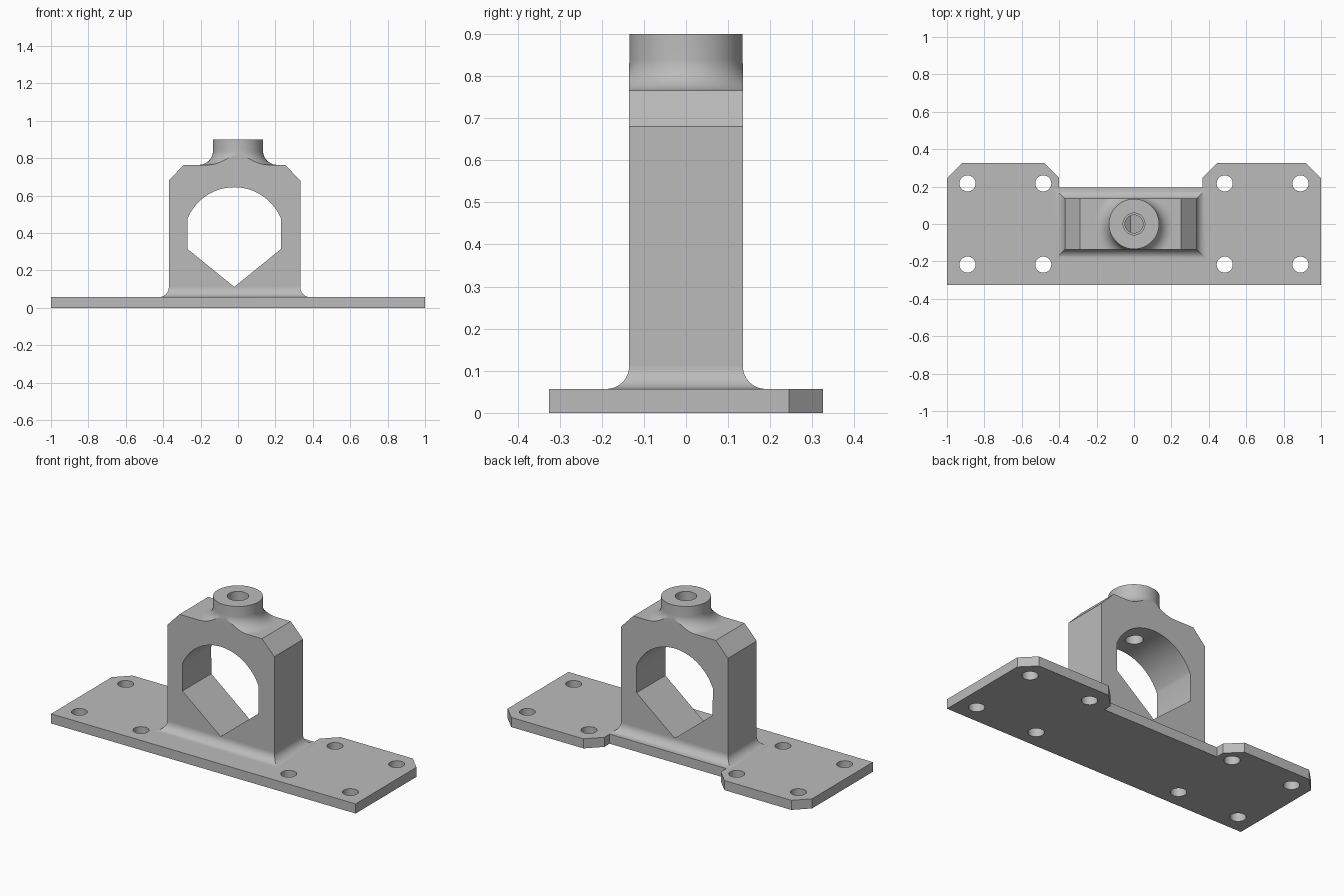
import bpy, bmesh
from math import sin, cos, pi, radians

if "Cube" in bpy.data.objects:
    bpy.data.objects.remove(bpy.data.objects["Cube"])

grey = bpy.data.materials.new("plain grey")
grey.use_nodes = True
grey.diffuse_color = (0.5, 0.5, 0.5, 1)
grey.node_tree.nodes["Principled BSDF"].inputs["Base Color"].default_value = (0.5, 0.5, 0.5, 1)

PLATE_TOP = 0.057
HALF_DEPTH = 0.135
BLOCK_TOP = 0.765
LEFT, RIGHT = -0.37, 0.333
MID = -0.02


def loft(name, rings):
    """Closed solid through a stack of rings with equal point counts."""
    bm = bmesh.new()
    rows = [[bm.verts.new(p) for p in ring] for ring in rings]
    n = len(rows[0])
    for a, b in zip(rows, rows[1:]):
        for i in range(n):
            j = (i + 1) % n
            bm.faces.new((a[i], a[j], b[j], b[i]))
    bm.faces.new(rows[0])
    bm.faces.new(rows[-1])
    bmesh.ops.recalc_face_normals(bm, faces=bm.faces)
    mesh = bpy.data.meshes.new(name)
    bm.to_mesh(mesh)
    bm.free()
    mesh.materials.append(grey)
    obj = bpy.data.objects.new(name, mesh)
    bpy.context.collection.objects.link(obj)
    return obj


def lathe(name, profile, x=0, y=0, steps=64):
    angles = [2 * pi * i / steps for i in range(steps)]
    return loft(name, [[(x + r * cos(a), y + r * sin(a), z) for a in angles]
                       for r, z in profile])


def prism_y(name, outline, half):
    return loft(name, [[(x, y, z) for x, z in outline] for y in (-half, half)])


def combine(obj, tool, operation="DIFFERENCE"):
    tool.hide_render = True
    mod = obj.modifiers.new("cut", "BOOLEAN")
    mod.operation, mod.solver, mod.object = operation, "EXACT", tool
    bpy.context.view_layer.objects.active = obj
    bpy.ops.object.modifier_apply(modifier=mod.name)


def finish(obj):
    bpy.ops.object.select_all(action="DESELECT")
    obj.select_set(True)
    bpy.context.view_layer.objects.active = obj
    bpy.ops.object.shade_smooth_by_angle(angle=radians(25))


# Base plate: two chamfered tabs with a notch along the back
outline = [(-1, -0.325), (1, -0.325), (1, 0.245), (0.92, 0.325), (0.445, 0.325),
           (0.365, 0.245), (0.365, 0.195), (-0.4, 0.195), (-0.4, 0.245),
           (-0.48, 0.325), (-0.92, 0.325), (-1, 0.245)]
plate = loft("base_plate", [[(x, y, z) for x, y in outline] for z in (0, PLATE_TOP)])
cutters = []
for x in (-0.89, -0.485, 0.485, 0.89):
    for y in (-0.217, 0.217):
        drill = lathe("bolt_hole_cutter", [(0.043, -0.1), (0.043, 0.2)], x, y, 40)
        combine(plate, drill)
        cutters.append(drill)

# Upright block with chamfered shoulders
block = prism_y("upright_block", [
    (LEFT, 0.03), (RIGHT, 0.03), (RIGHT, 0.68), (0.252, BLOCK_TOP),
    (-0.29, BLOCK_TOP), (LEFT, 0.68)], HALF_DEPTH)

# Window: round top, straight sides, pointed bottom
arc = [radians(22 + 136 * i / 40) for i in range(41)]
window = prism_y("window_cutter",
                 [(MID + 0.27 * cos(a), 0.375 + 0.27 * sin(a)) for a in arc]
                 + [(MID - 0.25, 0.315), (MID, 0.112), (MID + 0.25, 0.315)], 0.4)
combine(block, window)

# Concave skirt where the block meets the plate
R = 0.054
rings = []
for i in range(13):
    t = pi / 2 * i / 12
    d, z = R * (1 - sin(t)), PLATE_TOP + R * (1 - cos(t))
    x0, x1, y1 = LEFT - d, RIGHT + d, HALF_DEPTH + d
    rings.append([(x0, -y1, z), (x1, -y1, z), (x1, y1, z), (x0, y1, z)])
skirt = loft("skirt_fillet", rings)

# Boss with a flared foot, trimmed flush with the block faces
flare = [(0.209 - 0.075 * cos(t), 0.84 - 0.075 * sin(t))
         for t in (pi / 2 * i / 16 for i in range(17))]
boss = lathe("top_boss", [(0.134, 0.9)] + flare, steps=96)
trim = prism_y("boss_trim_cutter", [(-0.5, 0.6), (0.5, 0.6), (0.5, 1), (-0.5, 1)], HALF_DEPTH)
combine(boss, trim, "INTERSECT")

# Stepped bore from the boss down into the window
bore = lathe("bore_cutter", [(0.058, 1), (0.058, 0.8), (0.048, 0.8), (0.048, 0.5)], steps=48)
for part in (boss, block):
    combine(part, bore)

for helper in cutters + [window, trim, bore]:
    bpy.data.objects.remove(helper)
for part in (plate, block, skirt, boss):
    finish(part)
